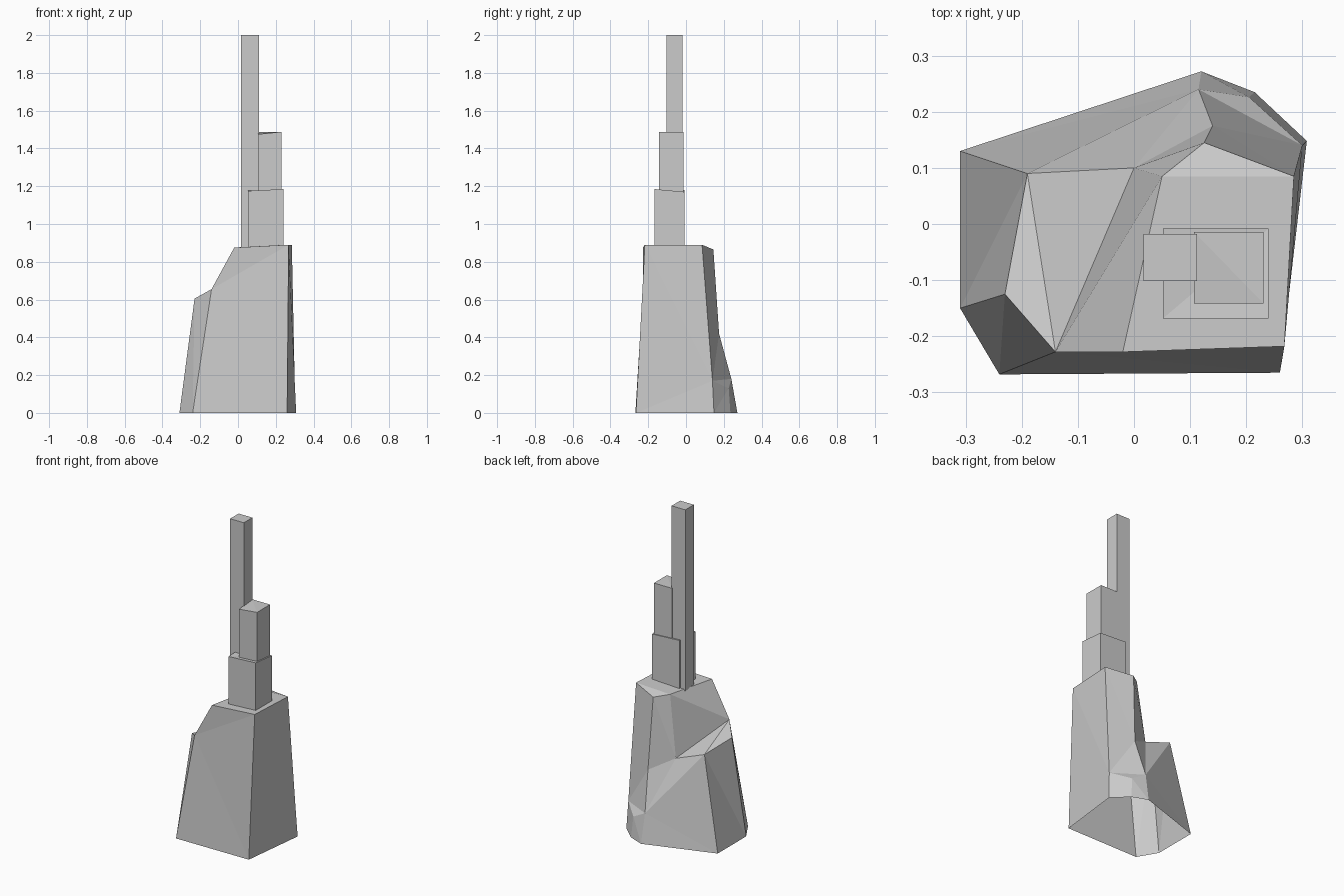
import bpy, bmesh

if "Cube" in bpy.data.objects:
    bpy.data.objects.remove(bpy.data.objects["Cube"])


def make_object(name, bm):
    mesh = bpy.data.meshes.new(name)
    bm.to_mesh(mesh)
    bm.free()
    obj = bpy.data.objects.new(name, mesh)
    bpy.context.collection.objects.link(obj)
    return obj


def tower_block(name, x, y, base, tops):
    """Square block; tops = corner heights front-left, front-right, back-right, back-left."""
    bm = bmesh.new()
    plan = [(x[0], y[0]), (x[1], y[0]), (x[1], y[1]), (x[0], y[1])]
    low = [bm.verts.new((px, py, base)) for px, py in plan]
    high = [bm.verts.new((px, py, t)) for (px, py), t in zip(plan, tops)]
    for i in range(4):
        j = (i + 1) % 4
        bm.faces.new((low[i], low[j], high[j], high[i]))
    bm.faces.new(high)
    bmesh.ops.triangulate(bm, faces=[f for f in bm.faces if len(f.verts) == 4])
    return make_object(name, bm)


# Faceted rock plinth, open underneath
foot = {"a": (-.31, .13), "b": (-.31, -.15), "c": (-.24, -.268), "d": (.26, -.265),
        "e": (.308, .148), "f": (.215, .235), "g": (.12, .272)}
points = {k: (x, y, 0) for k, (x, y) in foot.items()}
# plateau
points.update(P=(-.02, -.228, .875), Q=(.268, -.218, .89), R=(.285, .085, .89),
              S=(.125, .145, .865), T=(.05, .085, .88))
# lower shoulder on the left
points.update(L=(-.14, -.228, .655), M=(-.23, -.125, .605),
              N=(-.19, .09, .57), O=(0, .1, .50))
# spur at the back
points.update(U=(.14, .175, .42), V=(.115, .24, .18),
              W=(.205, .226, .13), X=(.30, .14, .17))
facets = ("PQRST cdQPL deXRQ bcLM abMN LMN LNO LOT LTP "
          "TOS OSU OUV NOV aNV aVg SRXU UXWV VWfg WXef").split()

bm = bmesh.new()
verts = {k: bm.verts.new(p) for k, p in points.items()}
for facet in facets:
    bm.faces.new([verts[k] for k in facet])
bmesh.ops.recalc_face_normals(bm, faces=bm.faces[:])
bmesh.ops.triangulate(bm, faces=bm.faces[:])
make_object("rock_plinth", bm)

# Stepped towers on the plateau
tower_block("low_tower", (.052, .240), (-.168, -.008), .875, (1.175, 1.185, 1.17, 1.18))
tower_block("middle_tower", (.107, .231), (-.142, -.014), 1.165, (1.475, 1.488, 1.488, 1.488))
tower_block("tall_tower", (.017, .112), (-.102, -.018), .87, (2.0, 2.0, 2.0, 2.0))
